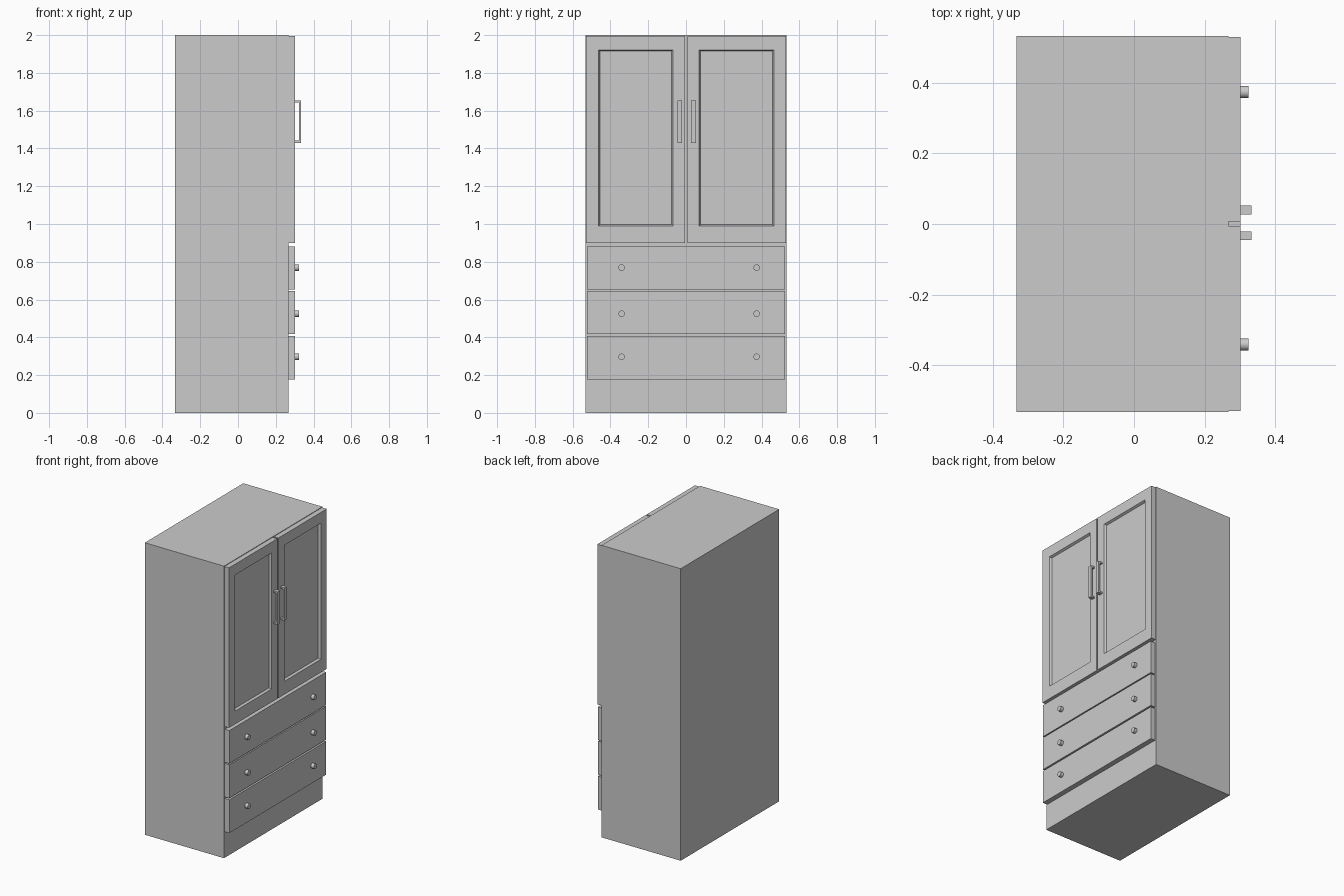
import bpy, bmesh, math

if "Cube" in bpy.data.objects:
    bpy.data.objects.remove(bpy.data.objects["Cube"])

FRONT = 0.302  # outer face of doors and drawers
BACK = 0.267   # front face of the carcass


def finish(name, bm):
    bmesh.ops.recalc_face_normals(bm, faces=bm.faces)
    mesh = bpy.data.meshes.new(name)
    bm.to_mesh(mesh)
    bm.free()
    ob = bpy.data.objects.new(name, mesh)
    bpy.context.collection.objects.link(ob)
    return ob


def box_bm(x, y, z):
    bm = bmesh.new()
    bmesh.ops.create_cube(bm, size=1)
    for v in bm.verts:
        v.co = [r[0] if c < 0 else r[1] for c, r in zip(v.co, (x, y, z))]
    return bm


def front_face(bm):
    bm.normal_update()
    return max(bm.faces, key=lambda f: f.calc_center_median().x)


# carcass
finish("cabinet_body", box_bm((-0.333, BACK), (-0.533, 0.533), (0, 2)))


# doors with a recessed panel, sloped at its border
def door(name, y, panel_y):
    z, panel_z = (0.90, 1.996), (0.99, 1.922)
    bm = box_bm((BACK, FRONT), y, z)
    for dx, slope in ((0, 0), (-0.015, 0.007)):
        face = front_face(bm) if dx == 0 else face
        bmesh.ops.inset_individual(bm, faces=[face], thickness=0.01)
        ry = (panel_y[0] + slope, panel_y[1] - slope)
        rz = (panel_z[0] + slope, panel_z[1] - slope)
        cy, cz = face.calc_center_median().yz
        for v in face.verts:
            v.co = (FRONT + dx, ry[v.co.y > cy], rz[v.co.z > cz])
    finish(name, bm)


door("door_left", (-0.529, -0.006), (-0.462, -0.069))
door("door_right", (0.007, 0.529), (0.070, 0.465))


# square bow handles: U profile in x-z, extruded along y
def handle(name, y0, y1):
    z0, z1, t, out = 1.43, 1.655, 0.011, 0.333
    profile = [(FRONT, z0), (out, z0), (out, z1), (FRONT, z1),
               (FRONT, z1 - t), (out - t, z1 - t), (out - t, z0 + t), (FRONT, z0 + t)]
    bm = bmesh.new()
    face = bm.faces.new([bm.verts.new((x, y0, z)) for x, z in profile])
    ext = bmesh.ops.extrude_face_region(bm, geom=[face])
    moved = [g for g in ext["geom"] if isinstance(g, bmesh.types.BMVert)]
    bmesh.ops.translate(bm, verts=moved, vec=(0, y1 - y0, 0))
    finish(name, bm)


handle("handle_left", -0.046, -0.021)
handle("handle_right", 0.027, 0.052)

# drawers, each with two round knobs
for name, z0, z1, knob_z in (("bottom", 0.178, 0.406, 0.297),
                             ("middle", 0.417, 0.646, 0.525),
                             ("top", 0.654, 0.88, 0.769)):
    finish(name + "_drawer", box_bm((BACK, FRONT), (-0.525, 0.523), (z0, z1)))
    for side, y in (("left", -0.341), ("right", 0.374)):
        bpy.ops.mesh.primitive_cylinder_add(vertices=32, radius=0.017, depth=0.023,
                                            location=(FRONT + 0.0105, y, knob_z),
                                            rotation=(0, math.pi / 2, 0))
        knob = bpy.context.object
        knob.name = f"{name}_drawer_knob_{side}"
        bpy.ops.object.shade_smooth_by_angle()
